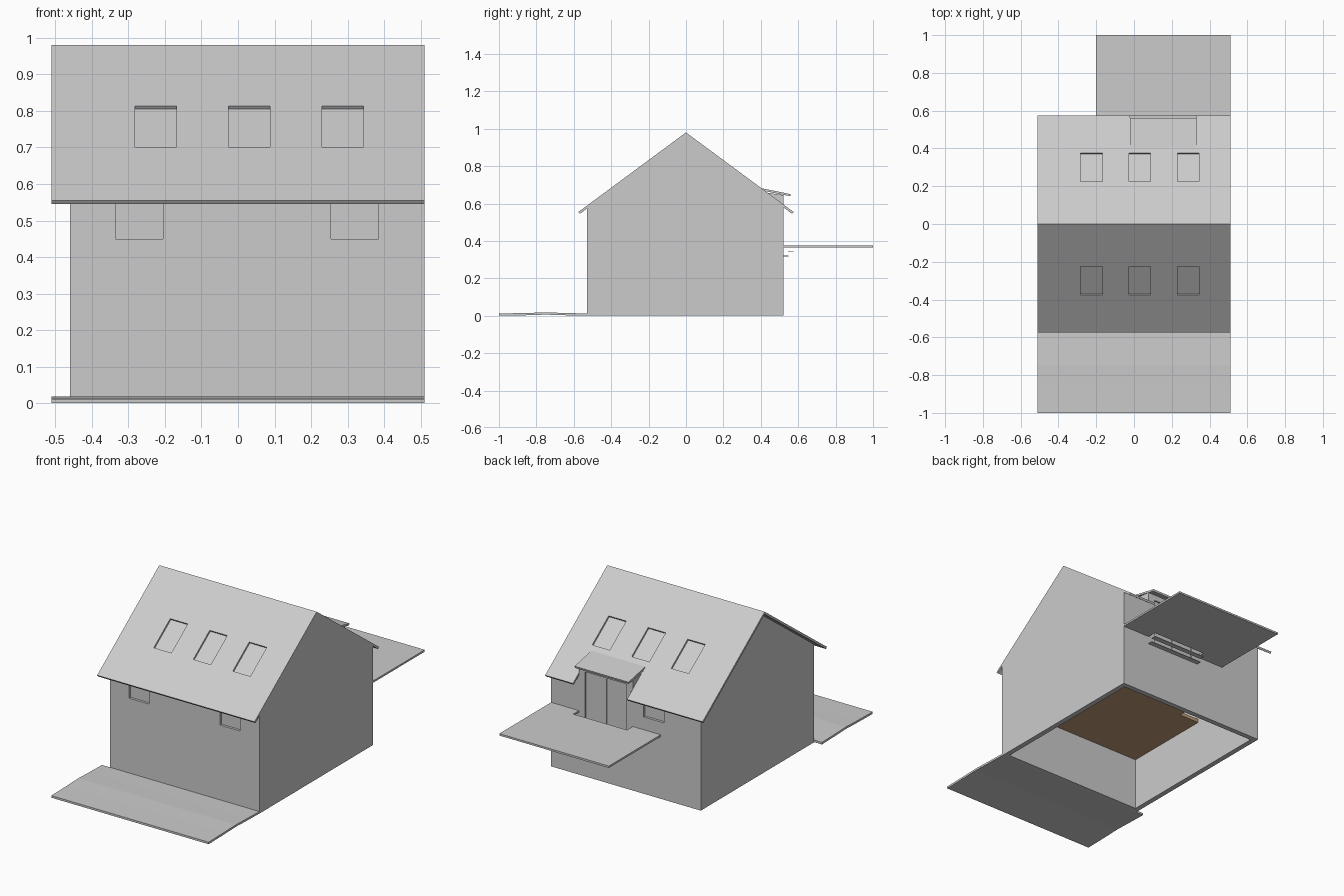
import bpy, bmesh, math
from mathutils import Vector

if "Cube" in bpy.data.objects:
    bpy.data.objects.remove(bpy.data.objects["Cube"])


def material(name, rgb):
    m = bpy.data.materials.new(name)
    m.diffuse_color = (*rgb, 1)
    m.use_nodes = True
    m.node_tree.nodes["Principled BSDF"].inputs["Base Color"].default_value = m.diffuse_color
    return m


GREY = material("plain_grey", (0.6, 0.6, 0.6))
WOOD = material("wood_brown", (0.53, 0.34, 0.19))


def prism(name, profile, x0, x1, mat=GREY):
    """Extrude a closed (y, z) profile along x."""
    bm = bmesh.new()
    face = bm.faces.new([bm.verts.new((x0, y, z)) for y, z in profile])
    ext = bmesh.ops.extrude_face_region(bm, geom=[face])
    moved = [v for v in ext["geom"] if isinstance(v, bmesh.types.BMVert)]
    bmesh.ops.translate(bm, verts=moved, vec=(x1 - x0, 0, 0))
    bmesh.ops.recalc_face_normals(bm, faces=bm.faces)
    me = bpy.data.meshes.new(name)
    bm.to_mesh(me)
    bm.free()
    me.materials.append(mat)
    ob = bpy.data.objects.new(name, me)
    bpy.context.scene.collection.objects.link(ob)
    return ob


def box(name, x, y, z, mat=GREY):
    return prism(name, [(y[0], z[0]), (y[1], z[0]), (y[1], z[1]), (y[0], z[1])], *x, mat)


def cut(target, cutter, keep=False):
    mod = target.modifiers.new("cut", "BOOLEAN")
    mod.operation = "DIFFERENCE"
    mod.solver = "EXACT"
    mod.object = cutter
    bpy.context.view_layer.objects.active = target
    bpy.ops.object.modifier_apply(modifier=mod.name)
    if not keep:
        bpy.data.objects.remove(cutter)


# Main dimensions
RIDGE, EAVE_Y, EAVE_Z, THICK = 0.98, 0.575, 0.555, 0.0125
SLOPE = (RIDGE - EAVE_Z) / EAVE_Y
DROP = THICK * math.hypot(1, SLOPE)
ANG = math.atan(SLOPE)
DOOR_X, DORMER_X = (0.02, 0.29), (-0.02, 0.33)


def roof_z(y):
    return RIDGE - SLOPE * abs(y)


# Hollow walls with gables
F, B = -0.53, 0.52
walls = prism("walls", [(F, 0), (B, 0), (B, roof_z(B) - DROP), (0, RIDGE - DROP),
                        (F, roof_z(F) - DROP)], -0.46, 0.51)
cut(walls, box("void", (-0.43, 0.48), (F + 0.03, B - 0.03), (-0.1, 1.5)))

# Small windows under the eaves: x range, outer wall y, inward direction
for x, y, d in [((-0.335, -0.205), F, 1), ((0.255, 0.385), F, 1), ((-0.22, -0.09), B, -1)]:
    cut(walls, box("hole", x, (y - 0.05, y + 0.05), (0.45, 0.558)))
    box("window_pane", x, sorted((y + d * 0.014, y + d * 0.02)), (0.45, 0.558))

# Gabled roof slab
ey, ez = EAVE_Y - THICK * math.sin(ANG), EAVE_Z - THICK * math.cos(ANG)
roof = prism("roof", [(-EAVE_Y, EAVE_Z), (0, RIDGE), (EAVE_Y, EAVE_Z),
                      (ey, ez), (0, RIDGE - DROP), (-ey, ez)], -0.51, 0.51)


def slope_box(name, x, y, depth, side):
    """Box lying on a roof slope, between two depths below its surface."""
    n = Vector((side * math.sin(ANG), math.cos(ANG)))
    a, b = (Vector((side * v, roof_z(v))) for v in y)
    return prism(name, [tuple(p - n * d) for p, d in
                        ((a, depth[0]), (b, depth[0]), (b, depth[1]), (a, depth[1]))], *x)


# Skylights, three on each slope
for side in (-1, 1):
    for cx in (-0.225, 0.031, 0.287):
        x = (cx - 0.057, cx + 0.057)
        cut(roof, slope_box("hole", x, (0.225, 0.377), (-0.03, 0.03), side))
        slope_box("skylight_pane", x, (0.225, 0.377), (0.0105, 0.0135), side)

# Roof notch for the dormer
cut(roof, box("notch", DORMER_X, (0.42, 0.7), (0.4, 0.8)))

# Dormer: lean-to roof, cheeks and front wall
prism("dormer_roof", [(0.405, roof_z(0.405) + 0.001), (0.56, 0.65), (0.557, 0.639),
                      (0.42, roof_z(0.42) - 0.003)], *DORMER_X)
for x in ((-0.02, -0.005), (0.315, 0.33)):
    prism("dormer_cheek", [(0.42, 0.66), (B, 0.645), (B, 0.575), (0.42, 0.65)], *x)
front = box("dormer_front", (-0.02, 0.33), (B - 0.03, B), (roof_z(B) - DROP, 0.645))

# Double door with two leaves and a centre gap
hole = box("hole", DOOR_X, (0.4, 0.6), (0.33, 0.612))
cut(walls, hole, keep=True)
cut(front, hole)
mid = sum(DOOR_X) / 2
for x in ((DOOR_X[0], mid - 0.003), (mid + 0.003, DOOR_X[1])):
    box("door_leaf", x, (B - 0.018, B - 0.008), (0.33, 0.612))
box("door_post", (mid - 0.003, mid + 0.003), (B - 0.018, B - 0.003), (0.33, 0.612))

# Balcony deck with step notch, and the two treads down to the door
deck = box("balcony_deck", (-0.2, 0.51), (B, 1.0), (0.364, 0.375))
cut(deck, box("notch", DORMER_X, (0.4, 0.573), (0.3, 0.5)))
box("upper_tread", DORMER_X, (0.546, 0.575), (0.34, 0.344))
box("lower_tread", DORMER_X, (B, 0.548), (0.318, 0.322))

# Upper floor with stair opening
floor = box("upper_floor", (-0.43, 0.48), (F + 0.03, B - 0.03), (0.31, 0.33), WOOD)
cut(floor, box("stair_hole", (-0.5, -0.30), (0.04, 0.6), (0.2, 0.5), WOOD))

# Front terrace, very slightly crowned
top = [(-1.0, 0.012), (-0.86, 0.0145), (-0.75, 0.018), (-0.64, 0.0145), (F, 0.012)]
prism("terrace", top + [(y, z - 0.012) for y, z in reversed(top)], -0.51, 0.51)
